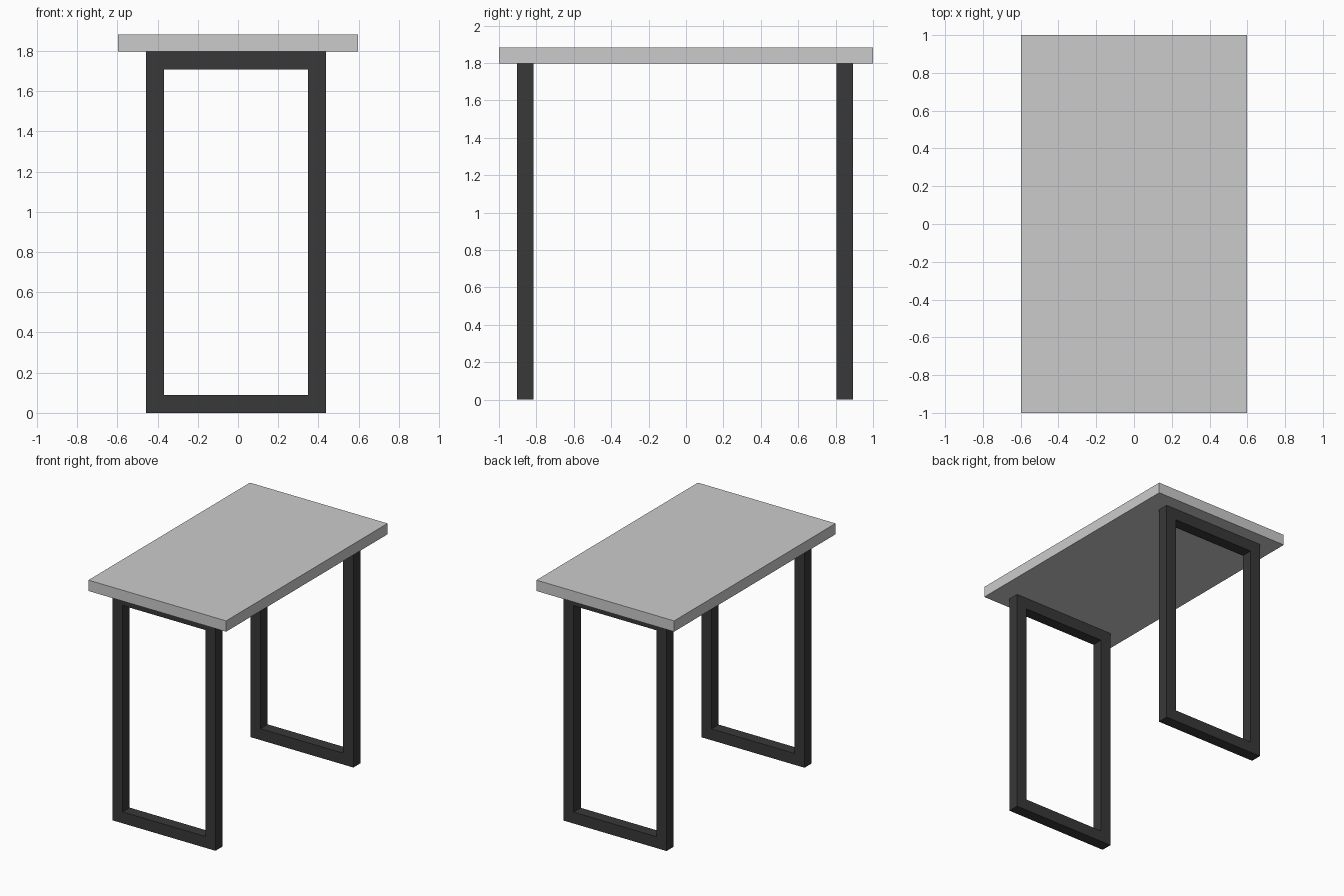
import bpy, bmesh

if "Cube" in bpy.data.objects:
    bpy.data.objects.remove(bpy.data.objects["Cube"])

dark = bpy.data.materials.new("dark_metal")
dark.diffuse_color = (0.04, 0.04, 0.04, 1)
dark.use_nodes = True
dark.node_tree.nodes["Principled BSDF"].inputs["Base Color"].default_value = dark.diffuse_color


def make_object(name, bm, mat=None):
    bmesh.ops.recalc_face_normals(bm, faces=bm.faces[:])
    mesh = bpy.data.meshes.new(name)
    bm.to_mesh(mesh)
    bm.free()
    if mat:
        mesh.materials.append(mat)
    obj = bpy.data.objects.new(name, mesh)
    bpy.context.collection.objects.link(obj)
    return obj


def rectangle(x0, x1, z0, z1):
    return [(x0, z0), (x1, z0), (x1, z1), (x0, z1)]


def leg_frame(name, y0, y1):
    """Closed rectangular loop of square tube, standing across the table."""
    bm = bmesh.new()
    outer = rectangle(-0.457, 0.437, 0, 1.797)
    inner = rectangle(-0.369, 0.349, 0.089, 1.707)
    # Four vertex loops running round the tube section
    section = [(outer, y0), (inner, y0), (inner, y1), (outer, y1)]
    loops = [[bm.verts.new((x, y, z)) for x, z in pts] for pts, y in section]
    for a, b in zip(loops, loops[1:] + loops[:1]):
        for i in range(4):
            j = (i + 1) % 4
            bm.faces.new((a[i], a[j], b[j], b[i]))
    return make_object(name, bm, dark)


# Table top
bm = bmesh.new()
bmesh.ops.create_cube(bm, size=1)
bmesh.ops.scale(bm, vec=(1.194, 2.0, 0.085), verts=bm.verts)
bmesh.ops.translate(bm, vec=(0, 0, 1.797 + 0.0425), verts=bm.verts)
make_object("table_top", bm)

# Leg frames at both ends
leg_frame("front_leg_frame", -0.903, -0.815)
leg_frame("back_leg_frame", 0.805, 0.894)
